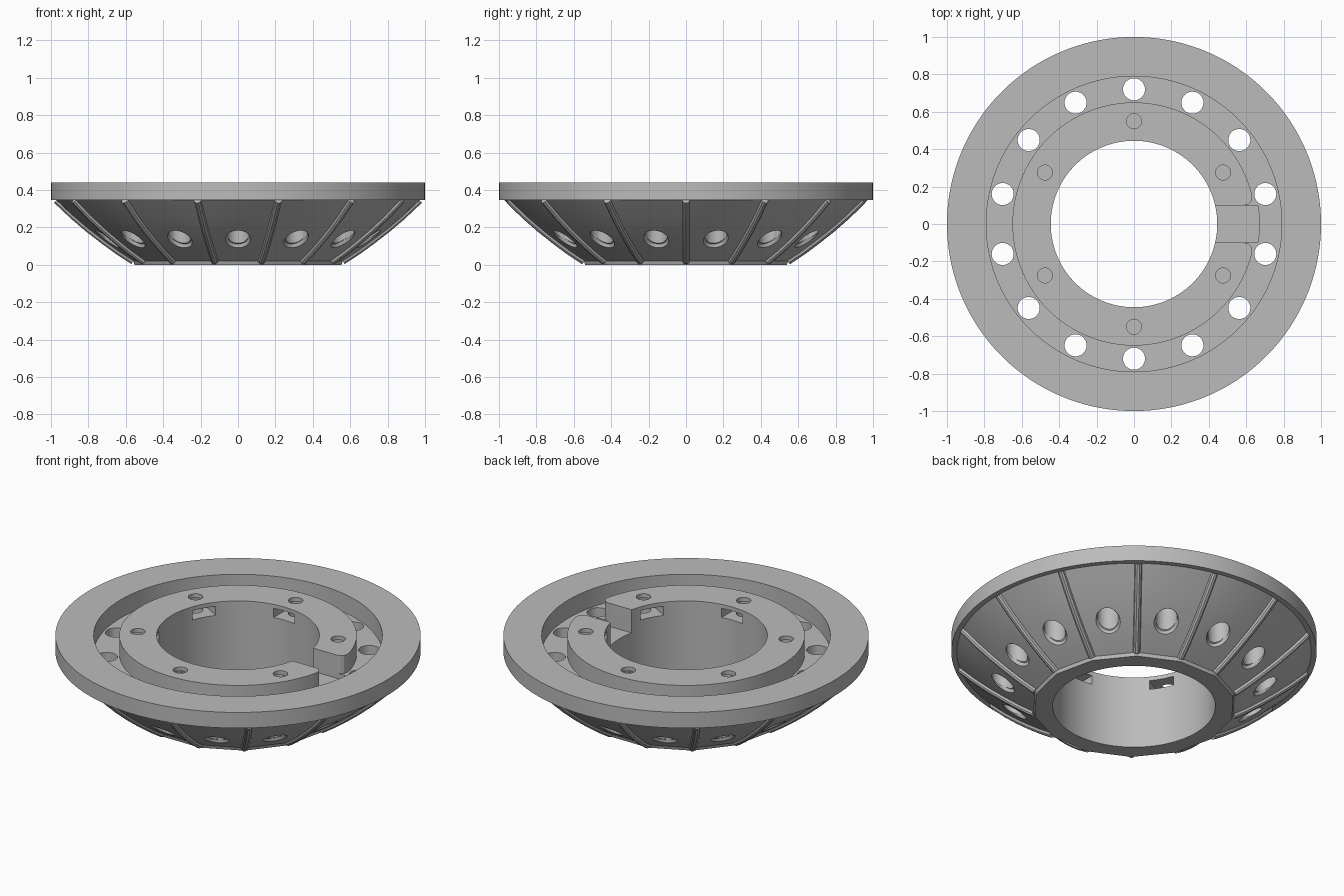
import bpy, bmesh, math
from mathutils import Matrix, Vector

if "Cube" in bpy.data.objects:
    bpy.data.objects.remove(bpy.data.objects["Cube"])

PANELS = 14
SEGS = PANELS * 10
STEP = math.tau / PANELS
TOP, FLOOR = 0.44, 0.33

grey = bpy.data.materials.new("plain grey")
grey.use_nodes = True
colour = (0.5, 0.5, 0.5, 1)
grey.diffuse_color = colour
grey.node_tree.nodes["Principled BSDF"].inputs["Base Color"].default_value = colour


def make_object(name, bm):
    bmesh.ops.recalc_face_normals(bm, faces=bm.faces)
    mesh = bpy.data.meshes.new(name)
    bm.to_mesh(mesh)
    bm.free()
    obj = bpy.data.objects.new(name, mesh)
    bpy.context.collection.objects.link(obj)
    return obj


def finish(obj):
    # Bake modifiers or curve into a mesh, then colour and shade it
    graph = bpy.context.evaluated_depsgraph_get()
    mesh = bpy.data.meshes.new_from_object(obj.evaluated_get(graph))
    name = obj.name
    bpy.data.objects.remove(obj)
    done = bpy.data.objects.new(name, mesh)
    bpy.context.collection.objects.link(done)
    mesh.materials.clear()
    mesh.materials.append(grey)
    bpy.ops.object.select_all(action='DESELECT')
    done.select_set(True)
    bpy.context.view_layer.objects.active = done
    bpy.ops.object.shade_smooth_by_angle(angle=math.radians(25))
    return done


def lathe(name, profile):
    # Each profile point: radius, height, how strongly it is faceted
    bm = bmesh.new()
    rings = []
    for r, z, facet in profile:
        ring = []
        for k in range(SEGS):
            a = math.tau * k / SEGS
            local = a % STEP - STEP / 2
            flat = math.cos(STEP / 2) / math.cos(local)
            rr = r * (1 + (flat - 1) * facet)
            ring.append(bm.verts.new((rr * math.cos(a), rr * math.sin(a), z)))
        rings.append(ring)
    for i, ring in enumerate(rings):
        nxt = rings[(i + 1) % len(rings)]
        for k in range(SEGS):
            n = (k + 1) % SEGS
            bm.faces.new((ring[k], ring[n], nxt[n], nxt[k]))
    return make_object(name, bm)


def radial_cones(name, count, start, radius, z, r1, r2, depth, tilt=0, stretch=1):
    bm = bmesh.new()
    for i in range(count):
        place = (Matrix.Rotation(start + math.tau * i / count, 4, 'Z')
                 @ Matrix.Translation((radius, 0, z))
                 @ Matrix.Rotation(tilt, 4, 'Y')
                 @ Matrix.Diagonal((stretch, 1, 1, 1)))
        bmesh.ops.create_cone(bm, cap_ends=True, segments=32, radius1=r1,
                              radius2=r2, depth=depth, matrix=place)
    return make_object(name, bm)


def prism(name, outlines, z0, z1):
    bm = bmesh.new()
    for points in outlines:
        face = bm.faces.new([bm.verts.new((x, y, z0)) for x, y in points])
        out = bmesh.ops.extrude_face_region(bm, geom=[face])
        tops = [v for v in out["geom"] if isinstance(v, bmesh.types.BMVert)]
        bmesh.ops.translate(bm, verts=tops, vec=(0, 0, z1 - z0))
    return make_object(name, bm)


# Underside curve, shared by the body and the ribs
bowl = [(0.56, 0.02), (0.64, 0.072), (0.72, 0.13), (0.80, 0.192),
        (0.88, 0.26), (0.97, 0.345)]

# Body: bore, faceted bowl, rim, groove and inner collar
profile = [(0.445, 0, 0), (0.553, 0, 1)]
profile += [(r, z, 1 - i / (len(bowl) - 1)) for i, (r, z) in enumerate(bowl)]
profile += [(1, 0.345, 0), (1, TOP, 0), (0.79, TOP, 0), (0.79, FLOOR, 0),
            (0.65, FLOOR, 0), (0.65, TOP, 0), (0.445, TOP, 0)]
body = lathe("flanged_body", profile)

# Vent holes through the groove, flared where they leave the bowl
vents = radial_cones("vent_cutter", PANELS, STEP / 2, 0.72, 0.25,
                     0.059, 0.059, 0.7)
flares = radial_cones("flare_cutter", PANELS, STEP / 2, 0.72, 0.13,
                      0.09, 0.055, 0.05, -math.radians(38), 1.15)

# Screw holes in the collar, with nut pockets opening into the bore
screws = radial_cones("screw_cutter", 6, math.pi / 6, 0.55, 0.40,
                      0.04, 0.04, 0.2)
bm = bmesh.new()
for i in range(6):
    bmesh.ops.create_cube(bm, size=1, matrix=(
        Matrix.Rotation(math.pi / 6 + i * math.pi / 3, 4, 'Z')
        @ Matrix.Translation((0.51, 0, 0.388)) @ Matrix.Diagonal((0.22, 0.14, 0.055, 1))))
pockets = make_object("pocket_cutter", bm)

# Notch through the collar, with rounded outer corners
half = math.asin(0.1 / 0.67)
arc = [(0.67 * math.cos(half * t / 4), 0.67 * math.sin(half * t / 4))
       for t in range(-4, 5)]
notch = prism("notch_cutter", [[(0.3, 0.1), (0.3, -0.1)] + arc], 0.30, 0.6)
corner = [(0.59, 0.08), (0.59, 0.1), (0.612, 0.105), (0.626, 0.12),
          (0.632, 0.145), (0.628, 0.17), (0.7, 0.17), (0.7, 0.08)]
corners = prism("corner_cutter", [corner, [(x, -y) for x, y in corner]],
                FLOOR + 0.001, 0.6)

cutters = [vents, flares, screws, pockets, notch, corners]
for cutter in cutters:
    cutter.hide_render = True
    mod = body.modifiers.new(cutter.name, 'BOOLEAN')
    mod.operation = 'DIFFERENCE'
    mod.solver = 'EXACT'
    mod.object = cutter
finish(body)
for cutter in cutters:
    bpy.data.objects.remove(cutter)

# Round ribs along the panel joints
curve = bpy.data.curves.new("ribs", 'CURVE')
curve.dimensions = '3D'
curve.bevel_depth = 0.02
curve.bevel_resolution = 3
curve.use_fill_caps = True
for i in range(PANELS):
    spline = curve.splines.new('POLY')
    spline.points.add(len(bowl) - 1)
    for point, (r, z) in zip(spline.points, bowl):
        spline.points.foreach_get
        pos = Matrix.Rotation(STEP * i, 3, 'Z') @ Vector((r, 0, z))
        point.co = (*pos, 1)
ribs = bpy.data.objects.new("ribs", curve)
bpy.context.collection.objects.link(ribs)
bpy.context.view_layer.update()
finish(ribs)
